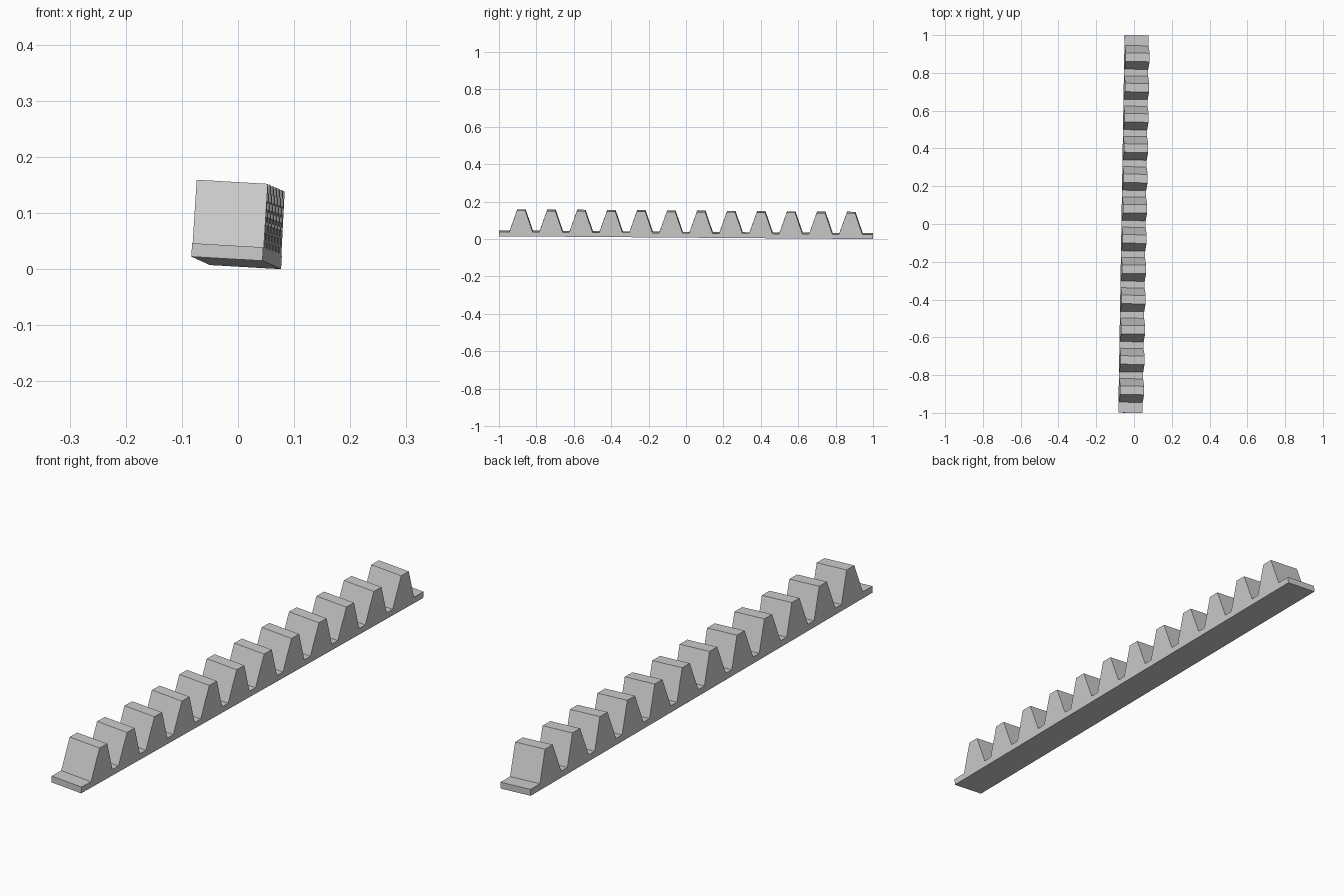
import bpy, bmesh
from math import radians
from mathutils import Euler, Vector, Matrix

if "Cube" in bpy.data.objects:
    bpy.data.objects.remove(bpy.data.objects["Cube"])

WIDTH, BASE, HEIGHT = 0.127, 0.024, 0.138
TEETH, PITCH = 12, 0.1603
ROOT, TIP = 0.0625, 0.0225      # half widths of a tooth

# Side profile (y, z) of the toothed bar
profile = [(1, 0), (-1, 0), (-1, BASE)]
for i in range(TEETH):
    c = (i - (TEETH - 1) / 2) * PITCH
    profile += [(c - ROOT, BASE), (c - TIP, HEIGHT), (c + TIP, HEIGHT), (c + ROOT, BASE)]
profile.append((1, BASE))

# Extrude the profile across the width
bm = bmesh.new()
face = bm.faces.new([bm.verts.new((-WIDTH / 2, y, z)) for y, z in profile])
ext = bmesh.ops.extrude_face_region(bm, geom=[face])
verts = [g for g in ext["geom"] if isinstance(g, bmesh.types.BMVert)]
bmesh.ops.translate(bm, verts=verts, vec=(WIDTH, 0, 0))
bmesh.ops.recalc_face_normals(bm, faces=bm.faces)

# Slight lean of the whole bar, then rest it on the ground and centre it
tilt = Euler((-0.0075, radians(3.3), -0.017), 'XYZ').to_matrix().to_4x4()
bmesh.ops.transform(bm, matrix=tilt, verts=bm.verts)
lo = Vector([min(v.co[k] for v in bm.verts) for k in range(3)])
hi = Vector([max(v.co[k] for v in bm.verts) for k in range(3)])
shift = Vector((-(lo.x + hi.x) / 2, -(lo.y + hi.y) / 2, -lo.z))
bmesh.ops.transform(bm, matrix=Matrix.Translation(shift), verts=bm.verts)

mesh = bpy.data.meshes.new("gear_rack")
bm.to_mesh(mesh)
bm.free()
bpy.context.collection.objects.link(bpy.data.objects.new("gear_rack", mesh))
